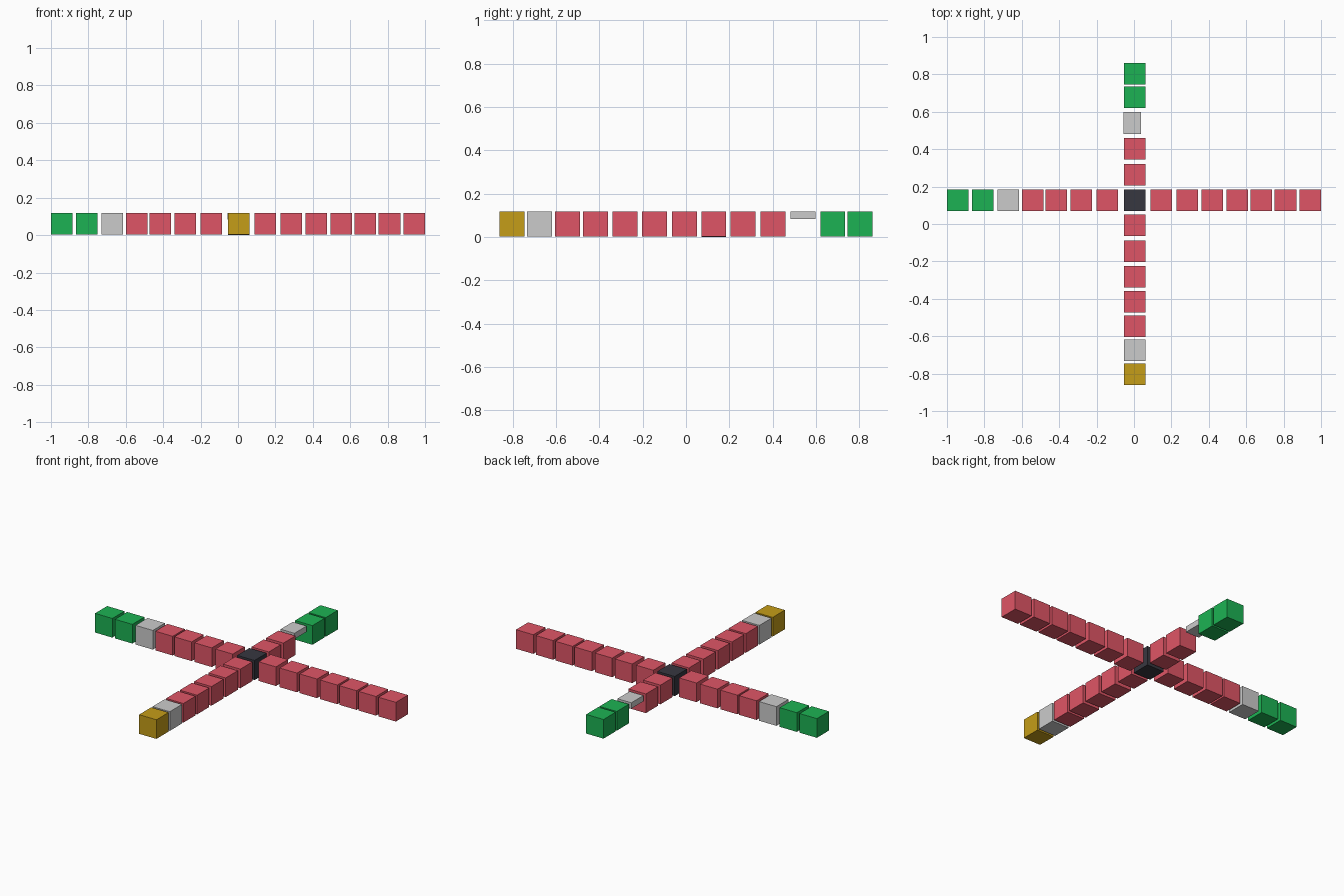
import bpy

if "Cube" in bpy.data.objects:
    bpy.data.objects.remove(bpy.data.objects["Cube"])

SIZE = 0.115      # edge of every cube
ROW_Y = 0.128     # y of the row running along x
COL_X = 0.003     # x of the column running along y
MID_Z = 0.060


def material(name, rgb):
    # sRGB 0-255 to linear viewport colour
    mat = bpy.data.materials.new(name)
    mat.diffuse_color = [(c / 255) ** 2.2 for c in rgb] + [1.0]
    mat.use_nodes = True
    mat.node_tree.nodes["Principled BSDF"].inputs["Base Color"].default_value = mat.diffuse_color
    return mat


MATS = {
    "red": material("red", (222, 86, 102)),
    "green": material("green", (34, 177, 84)),
    "gold": material("gold", (196, 156, 30)),
    "dark": material("dark", (58, 58, 66)),
    "grey": None,
}


def block(name, colour, loc, dims=(SIZE, SIZE, SIZE)):
    bpy.ops.mesh.primitive_cube_add(size=1, location=loc)
    ob = bpy.context.object
    ob.name = name
    ob.scale = dims
    bpy.ops.object.transform_apply(location=False, rotation=False, scale=True)
    if MATS[colour]:
        ob.data.materials.append(MATS[colour])
    return ob


# centre hub, reaching the ground
block("centre_hub", "dark", (COL_X, ROW_Y, 0.059), (SIZE, SIZE, 0.118))

# left arm: two green ends, a grey spacer, four red cubes
left = [(-0.942, "green"), (-0.809, "green"), (-0.673, "grey"), (-0.541, "red"),
        (-0.415, "red"), (-0.281, "red"), (-0.142, "red")]
for x, colour in left:
    block(f"left_arm_{colour}_block", colour, (x, ROW_Y, MID_Z))

# right arm: all red
for x in (0.145, 0.285, 0.418, 0.553, 0.681, 0.810, 0.942):
    block("right_arm_red_block", "red", (x, ROW_Y, MID_Z))

# front arm: gold end, grey spacer, five red cubes
front = [(-0.803, "gold"), (-0.676, "grey"), (-0.547, "red"), (-0.417, "red"),
         (-0.281, "red"), (-0.146, "red"), (-0.007, "red")]
for y, colour in front:
    block(f"front_arm_{colour}_block", colour, (COL_X, y, MID_Z))

# back arm: two red cubes, then two green ends
for y, colour in [(0.263, "red"), (0.402, "red"), (0.677, "green"), (0.803, "green")]:
    block(f"back_arm_{colour}_block", colour, (COL_X, y, MID_Z))

# thin raised plate in the gap of the back arm
block("back_arm_thin_plate", "grey", (-0.009, 0.540, 0.100), (0.092, SIZE, 0.035))
